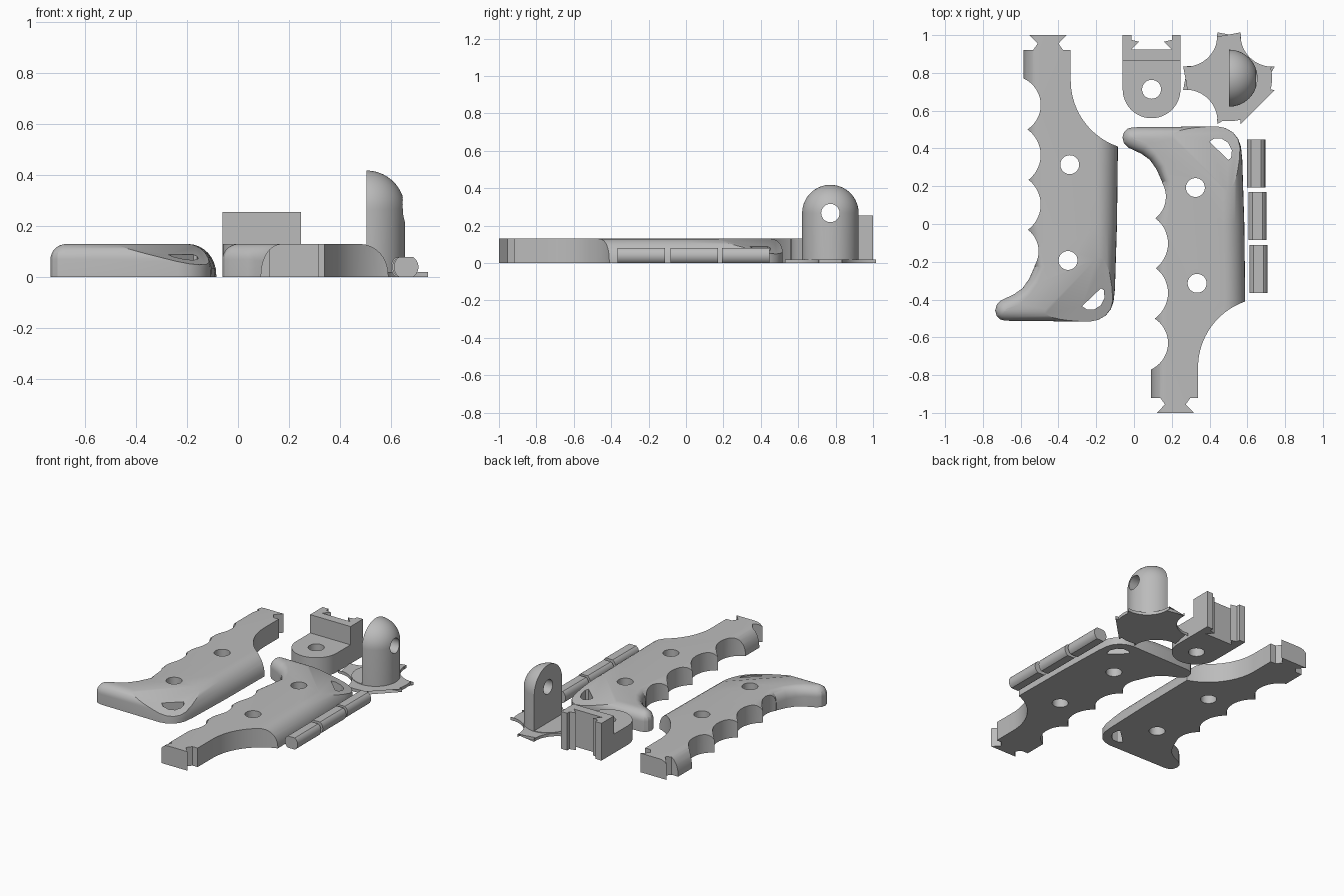
import bpy, bmesh, math
from mathutils import Vector

if "Cube" in bpy.data.objects:
    bpy.data.objects.remove(bpy.data.objects["Cube"])

grey = bpy.data.materials.new("plain grey")
grey.diffuse_color = (0.5, 0.5, 0.5, 1)
grey.use_nodes = True
grey.node_tree.nodes["Principled BSDF"].inputs["Base Color"].default_value = grey.diffuse_color


def add(name, bm, helper=False):
    bmesh.ops.recalc_face_normals(bm, faces=bm.faces)
    me = bpy.data.meshes.new(name)
    bm.to_mesh(me)
    bm.free()
    me.materials.append(grey)
    ob = bpy.data.objects.new(name, me)
    bpy.context.collection.objects.link(ob)
    ob.hide_render = helper
    return ob


def prism(name, pts, z0, z1, helper=False):
    bm = bmesh.new()
    f = bm.faces.new([bm.verts.new((x, y, z0)) for x, y in pts])
    top = bmesh.ops.extrude_face_region(bm, geom=[f])["geom"]
    bmesh.ops.translate(bm, vec=(0, 0, z1 - z0),
                        verts=[v for v in top if isinstance(v, bmesh.types.BMVert)])
    return add(name, bm, helper)


def arc(cx, cy, r, a0, a1, n=24):
    return [(cx + r * math.cos(math.radians(a0 + (a1 - a0) * i / n)),
             cy + r * math.sin(math.radians(a0 + (a1 - a0) * i / n))) for i in range(n + 1)]


def circle(cx, cy, r, n=48):
    return arc(cx, cy, r, 0, 360, n)[:-1]


def cut(ob, cutters):
    # subtract each cutter, bake the result and drop the cutters
    for c in cutters:
        m = ob.modifiers.new("cut", 'BOOLEAN')
        m.operation, m.solver, m.object = 'DIFFERENCE', 'EXACT', c
    bpy.context.view_layer.update()
    me = bpy.data.meshes.new_from_object(ob.evaluated_get(bpy.context.evaluated_depsgraph_get()))
    ob.modifiers.clear()
    ob.data = me
    for c in cutters:
        bpy.data.objects.remove(c)


def smooth(ob):
    bpy.ops.object.select_all(action='DESELECT')
    ob.select_set(True)
    bpy.context.view_layer.objects.active = ob
    bpy.ops.object.shade_smooth_by_angle(angle=math.radians(25))


def hole_cutter(pts):
    return prism("cutter", pts, -0.1, 0.5, True)


H = 0.13
# grip outline, counter-clockwise: x, y, rounding width, rounding height
GRIP = [(-.585, 1.3, .08, .12), (-.585, .6, .08, .12), (-.582, .0, .08, .12), (-.57, -.07, .08, .11),
        (-.526, -.225, .05, .08), (-.555, -.29, .05, .07), (-.59, -.34, .05, .065),
        (-.635, -.372, .06, .06), (-.705, -.405, .06, .06), (-.727, -.428, .06, .06),
        (-.735, -.458, .06, .06), (-.727, -.487, .06, .06), (-.708, -.505, .06, .06),
        (-.68, -.512, .06, .06), (-.235, -.517, .07, .07), (-.19, -.508, .075, .08),
        (-.15, -.485, .08, .09), (-.122, -.45, .085, .1), (-.108, -.41, .09, .11),
        (-.101, -.345, .1, .12), (-.09, 0, .11, .12), (-.085, .42, .11, .12), (-.085, 1.3, .11, .12)]


def grip(name):
    # loft with a rounded top edge
    n, steps = len(GRIP), 8
    P = [Vector(p[:2]) for p in GRIP]
    inward = []
    for i in range(n):
        a, b = (P[i] - P[i - 1]).normalized(), (P[(i + 1) % n] - P[i]).normalized()
        na, nb = Vector((-a.y, a.x)), Vector((-b.y, b.x))
        m = (na + nb).normalized()
        inward.append(m / max(m.dot(na), 0.5))
    bm = bmesh.new()
    rings = [[bm.verts.new((p.x, p.y, 0)) for p in P]]
    for k in range(steps + 1):
        t = math.pi / 2 * k / steps
        ring = []
        for i, (x, y, r, h) in enumerate(GRIP):
            q = P[i] + inward[i] * r * (1 - math.cos(t))
            ring.append(bm.verts.new((q.x, q.y, H - h + h * math.sin(t))))
        rings.append(ring)
    for lo, hi in zip(rings, rings[1:]):
        for i in range(n):
            j = (i + 1) % n
            bm.faces.new((lo[i], lo[j], hi[j], hi[i]))
    bm.faces.new(rings[0])
    bm.faces.new(rings[-1])
    # sloped flat across the butt corner
    res = bmesh.ops.bisect_plane(bm, geom=bm.verts[:] + bm.edges[:] + bm.faces[:],
                                 plane_co=(-.215, -.2, H), plane_no=(.233, -.233, 1),
                                 clear_outer=True)
    bmesh.ops.holes_fill(bm, edges=[e for e in bm.edges if e.is_boundary], sides=0)
    ob = add(name, bm)
    # finger scallops, screw holes, strap slot, neck curve and dovetail end
    shapes = [circle(-.648, .63, .154), circle(-.66, .365, .166), circle(-.66, .103, .166),
              circle(-.65, -.145, .145), circle(-.34, .314, .05), circle(-.349, -.193, .05),
              [(-.275, -.435), (-.175, -.34), (-.16, -.35), (-.156, -.39), (-.175, -.43),
               (-.21, -.452), (-.25, -.452)],
              arc(.035, .76, .37, 270, 180) + [(-.335, 1.5), (.3, 1.5), (.3, .39)],
              [(-.9, 1.0), (.3, 1.0), (.3, 1.6), (-.9, 1.6)]]
    notch = [(.3, .92), (.08, .92), (.055, .955), (.098, 1.0), (.098, 1.2), (.3, 1.2)]
    shapes += [[(-.455 + s * x, y) for x, y in notch] for s in (1, -1)]
    cut(ob, [hole_cutter(s) for s in shapes])
    return ob


left = grip("left_grip")
smooth(left)
# the other half of the handle is mirrored front to back
bm = bmesh.new()
bm.from_mesh(left.data)
for v in bm.verts:
    v.co = (v.co.x + .674, -v.co.y, v.co.z)
bmesh.ops.reverse_faces(bm, faces=bm.faces)
right = add("right_grip", bm)
smooth(right)

# pivot bracket: low rounded tab and tall block with a dovetail socket
CX = .093
tab = prism("bracket_tab", arc(CX, .713, .153, 180, 360) + [(CX + .153, .866), (CX - .153, .866)], 0, H)
cut(tab, [hole_cutter(circle(CX, .713, .05))])
smooth(tab)
half = [(.153, .865), (.153, 1), (.107, 1), (.107, .975), (.066, .965), (.107, .925)]
prism("bracket_block", [(CX + x, y) for x, y in half] + [(CX - x, y) for x, y in reversed(half)], 0, .255)

# knob: four-lobed flange
KX, KY = .503, .772
pts = []
for q in range(4):
    a = math.radians(90 * q)
    lobe = arc(0, 0, .228, -16, 16, 6) + arc(.228, .228, .167, 275, 175, 16)
    pts += [(KX + x * math.cos(a) - y * math.sin(a), KY + x * math.sin(a) + y * math.cos(a)) for x, y in lobe]
smooth(prism("knob_flange", pts, 0, .02))
prism("knob_disc", circle(KX, KY, .151), .01, .024)

# knob: half post with quarter-sphere top
R, ZC = .151, .267
bm = bmesh.new()
prof = [(0, .01), (R, .01)] + [(R * math.cos(math.pi / 2 * k / 14), ZC + R * math.sin(math.pi / 2 * k / 14))
                               for k in range(15)]
vs = [bm.verts.new((0, -r, z)) for r, z in prof]
es = [bm.edges.new(e) for e in zip(vs, vs[1:])]
bmesh.ops.spin(bm, geom=vs + es, cent=(0, 0, 0), axis=(0, 0, 1), angle=math.pi, steps=28)
bmesh.ops.remove_doubles(bm, verts=bm.verts, dist=1e-4)
bmesh.ops.holes_fill(bm, edges=[e for e in bm.edges if e.is_boundary], sides=0)
bmesh.ops.translate(bm, verts=bm.verts, vec=(KX, KY, 0))
post = add("knob_post", bm)
pin = prism("cutter", circle(0, 0, .049), -.4, .4, True)
pin.rotation_euler = (0, math.pi / 2, 0)
pin.location = (KX, KY, .267)
cut(post, [pin])
smooth(post)

# three pins with flattened top and bottom
for i, (x, y) in enumerate([(.647, .32), (.653, .043), (.659, -.238)]):
    a = math.degrees(math.asin(.04 / .048))
    pts = arc(0, 0, .048, -a, a, 12) + arc(0, 0, .048, 180 - a, 180 + a, 12)
    ob = prism(f"pin_{i + 1}", pts, -.127, .127)
    ob.rotation_euler = (math.pi / 2, 0, 0)
    ob.location = (x, y, .04)
    smooth(ob)
